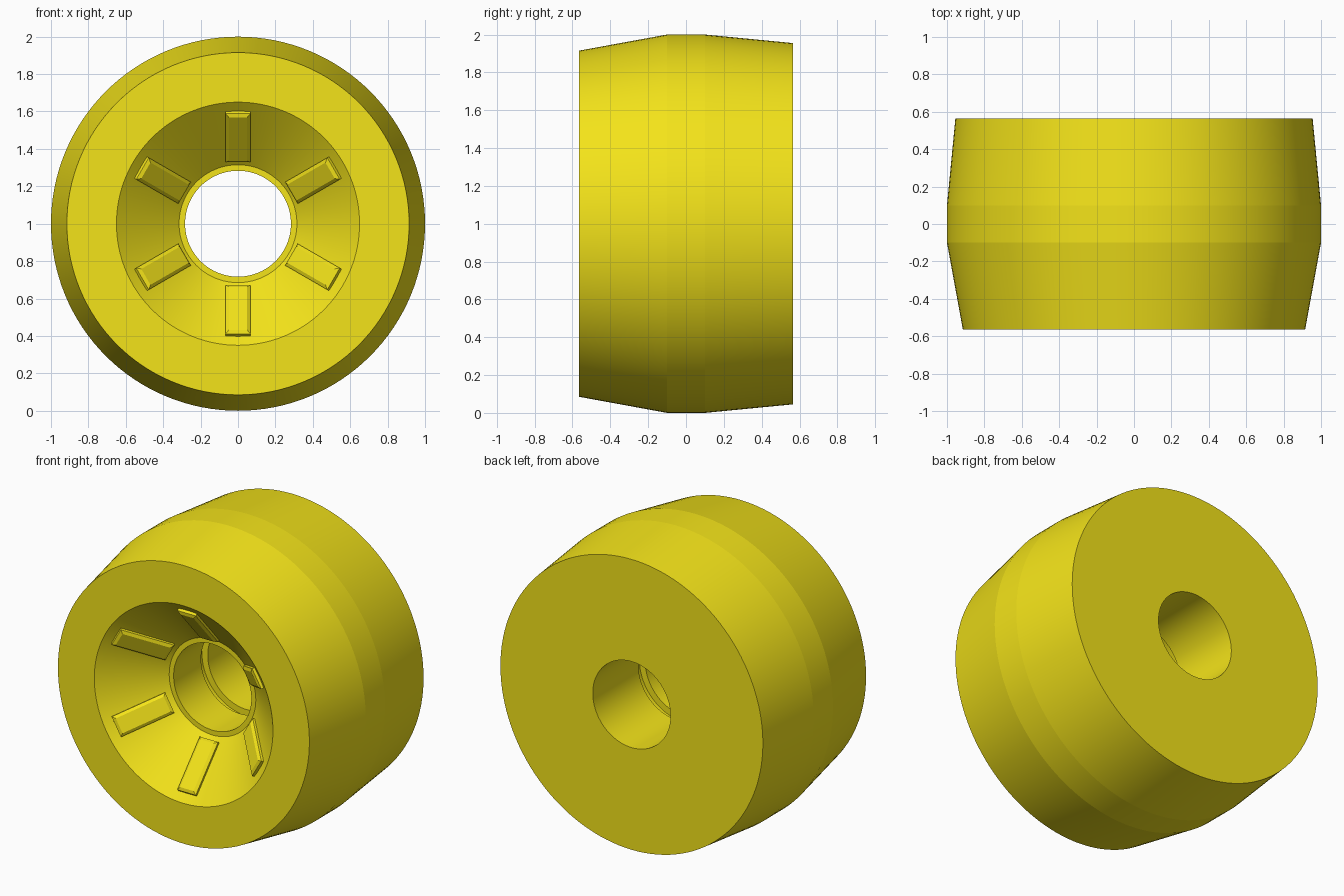
import bpy, bmesh, math
from mathutils import Vector, Matrix

if "Cube" in bpy.data.objects:
    bpy.data.objects.remove(bpy.data.objects["Cube"])

yellow = bpy.data.materials.new("yellow_urethane")
yellow.diffuse_color = (0.9, 0.77, 0.01, 1)
yellow.use_nodes = True
yellow.node_tree.nodes["Principled BSDF"].inputs["Base Color"].default_value = yellow.diffuse_color
CENTRE = Vector((0, 0, 1))


def finish(name, bm, angle):
    bmesh.ops.recalc_face_normals(bm, faces=bm.faces)
    mesh = bpy.data.meshes.new(name)
    bm.to_mesh(mesh)
    bm.free()
    obj = bpy.data.objects.new(name, mesh)
    bpy.context.collection.objects.link(obj)
    obj.location = CENTRE
    mesh.materials.append(yellow)
    bpy.ops.object.select_all(action='DESELECT')
    obj.select_set(True)
    bpy.context.view_layer.objects.active = obj
    bpy.ops.object.shade_smooth_by_angle(angle=math.radians(angle))
    return obj


def lathe(name, profile, segments=128):
    """Spin a closed (radius, y) profile around the y axis."""
    bm = bmesh.new()
    rings = []
    for i in range(segments):
        a = 2 * math.pi * i / segments
        rings.append([bm.verts.new((r * math.cos(a), y, r * math.sin(a))) for r, y in profile])
    n = len(profile)
    for i in range(segments):
        p, q = rings[i], rings[(i + 1) % segments]
        for j in range(n):
            k = (j + 1) % n
            bm.faces.new((p[j], p[k], q[k], q[j]))
    return finish(name, bm, 4)


# Wheel body: crowned tread, flat sides, conical front recess, grooved bore
HALF, R_CONE, R_LIP, R_BORE, Y_LIP = 0.565, 0.65, 0.315, 0.283, -0.265
lathe("wheel_body", [
    (R_BORE, HALF), (0.955, HALF), (1.0, 0.1), (1.0, -0.1), (0.915, -HALF),
    (R_CONE, -HALF), (R_LIP, Y_LIP), (R_BORE, Y_LIP),
    (R_BORE, 0.02), (0.325, 0.02), (0.325, 0.09), (R_BORE, 0.09)])

# Six raised, chamfered ribs lying on the cone
slope = Vector((0, -HALF - Y_LIP, R_CONE - R_LIP)).normalized()
normal = Vector((0, -slope.z, slope.y))


def rib(name, angle):
    bm = bmesh.new()
    lip = Vector((0, Y_LIP, R_LIP))
    start, end = 0.035, 0.385
    layers = []
    for height, inset in ((-0.01, 0.0), (0.018, 0.0), (0.03, 0.018)):
        w = 0.067 - inset
        layers.append([bm.verts.new(lip + slope * s + normal * height + Vector((x, 0, 0)))
                       for x, s in ((-w, start + inset), (w, start + inset),
                                    (w, end - inset), (-w, end - inset))])
    for low, high in zip(layers, layers[1:]):
        for j in range(4):
            k = (j + 1) % 4
            bm.faces.new((low[j], low[k], high[k], high[j]))
    bm.faces.new(layers[0])
    bm.faces.new(layers[-1])
    bm.transform(Matrix.Rotation(angle, 4, 'Y'))
    finish(name, bm, 10)


for i in range(6):
    rib(f"hub_rib_{i + 1}", i * math.pi / 3)
